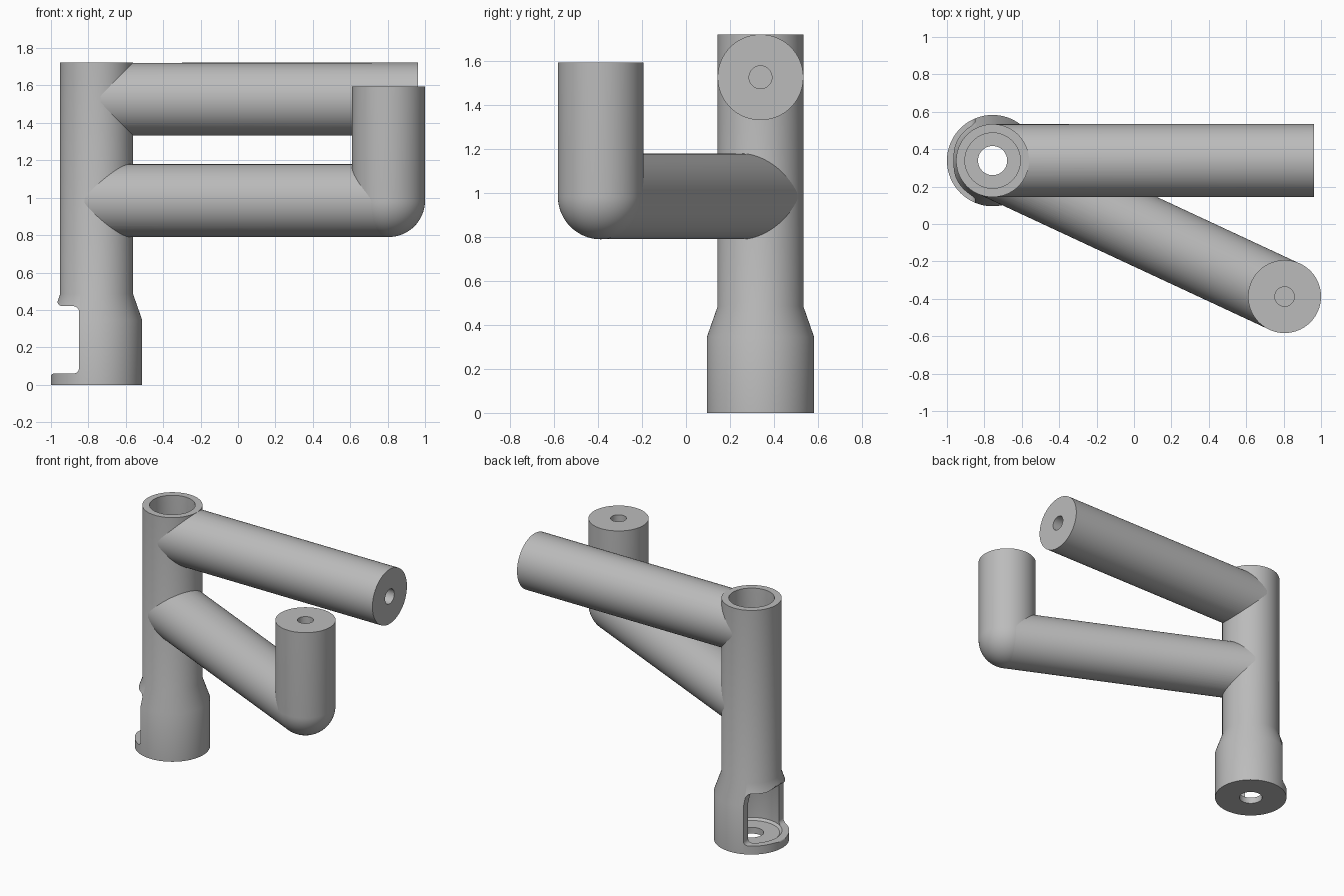
import bpy, bmesh
from math import pi, cos, sin, radians
from mathutils import Vector, Matrix

cube = bpy.data.objects.get("Cube")
if cube:
    bpy.data.objects.remove(cube)

grey = bpy.data.materials.new("plain grey")
grey.use_nodes = True
COLOUR = (0.5, 0.5, 0.5, 1)
grey.diffuse_color = COLOUR
grey.node_tree.nodes["Principled BSDF"].inputs["Base Color"].default_value = COLOUR

R = 0.195                              # tube radius
BORE = 0.148                           # inside radius of the column
TOP = 1.722
COLUMN = Vector((-0.756, 0.339, 0))
ELBOW = Vector((0.805, -0.388, 0.985))


def make_object(name, bm):
    bmesh.ops.remove_doubles(bm, verts=bm.verts, dist=1e-5)
    bmesh.ops.recalc_face_normals(bm, faces=bm.faces)
    mesh = bpy.data.meshes.new(name)
    bm.to_mesh(mesh)
    bm.free()
    mesh.materials.append(grey)
    obj = bpy.data.objects.new(name, mesh)
    bpy.context.collection.objects.link(obj)
    return obj


def lathe(name, profile, origin, axis=(0, 0, 1), closed=False):
    """Spin (radius, height) points round an axis."""
    bm = bmesh.new()
    verts = [bm.verts.new((r, 0, z)) for r, z in profile]
    pairs = list(zip(verts, verts[1:]))
    if closed:
        pairs.append((verts[-1], verts[0]))
    edges = [bm.edges.new(p) for p in pairs]
    bmesh.ops.spin(bm, geom=verts + edges, cent=(0, 0, 0), axis=(0, 0, 1),
                   angle=2 * pi, steps=96, use_merge=True)
    turn = Vector((0, 0, 1)).rotation_difference(Vector(axis)).to_matrix().to_4x4()
    bm.transform(Matrix.Translation(origin) @ turn)
    return make_object(name, bm)


def arc(cx, cz, r, start, end, steps=6):
    angles = [radians(start + (end - start) * i / steps) for i in range(steps + 1)]
    return [(cx + r * cos(a), cz + r * sin(a)) for a in angles]


def cut(obj, cutter):
    mod = obj.modifiers.new("cut", 'BOOLEAN')
    mod.operation = 'DIFFERENCE'
    mod.solver = 'EXACT'
    mod.object = cutter
    bpy.context.view_layer.objects.active = obj
    bpy.ops.object.modifier_apply(modifier=mod.name)


def drilled_end(length, hole=0.052, depth=0.3):
    return [(R, length), (hole, length), (hole, length - depth), (0, length - depth)]


# Hollow column with a wider socket and a pierced floor
column = lathe("column", [
    (0.244, 0), (0.244, 0.345), (R, 0.485), (R, TOP), (BORE, TOP),
    (BORE, 0.485), (0.197, 0.345), (0.197, 0.06), (0.182, 0.045),
    (0.078, 0.045), (0.078, 0)], COLUMN, closed=True)

# Side window of the socket, with rounded corners and lips
window = ([(-1.2, 0.045)] + arc(-0.985, 0.045, 0.015, 180, 90)
          + arc(-0.88, 0.09, 0.03, 270, 360) + arc(-0.88, 0.39, 0.03, 0, 90)
          + arc(-0.94, 0.445, 0.025, 270, 180) + [(-1.2, 0.445)])
bm = bmesh.new()
face = bm.faces.new([bm.verts.new((x, -0.1, z)) for x, z in window])
extruded = bmesh.ops.extrude_face_region(bm, geom=[face])["geom"]
bmesh.ops.translate(bm, vec=(0, 1, 0),
                    verts=[v for v in extruded if isinstance(v, bmesh.types.BMVert)])
window_cutter = make_object("window_cutter", bm)
cut(column, window_cutter)

# Horizontal upper arm with a drilled end
upper_start = COLUMN + Vector((0.02, 0, 1.527))
upper_arm = lathe("upper_arm", [(0, 0), (R - 0.0005, 0)] + drilled_end(0.962 - upper_start.x),
                  upper_start, (1, 0, 0))

# Slanting lower arm
lower_start = COLUMN + Vector((0, 0, ELBOW.z))
along = ELBOW - lower_start
direction = along.normalized()
lower_arm = lathe("lower_arm", [(0, 0.02), (R - 0.0005, 0.02),
                                (R - 0.0005, along.length), (0, along.length)],
                  lower_start, direction)

# Upright post with a round elbow at its foot
post = lathe("upright_post", arc(0, 0, R, -90, 0, 20) + drilled_end(1.595 - ELBOW.z), ELBOW)

# Keep the arms out of the column bore
bore_cutter = lathe("bore_cutter", [(0, 0.5), (BORE, 0.5), (BORE, 2), (0, 2)], COLUMN)
for arm in (upper_arm, lower_arm):
    cut(arm, bore_cutter)
for cutter in (window_cutter, bore_cutter):
    bpy.data.objects.remove(cutter)

# Smooth round surfaces, sharp edges
for obj in (column, upper_arm, lower_arm, post):
    bpy.ops.object.select_all(action='DESELECT')
    obj.select_set(True)
    bpy.context.view_layer.objects.active = obj
    bpy.ops.object.shade_smooth_by_angle(angle=radians(25))
